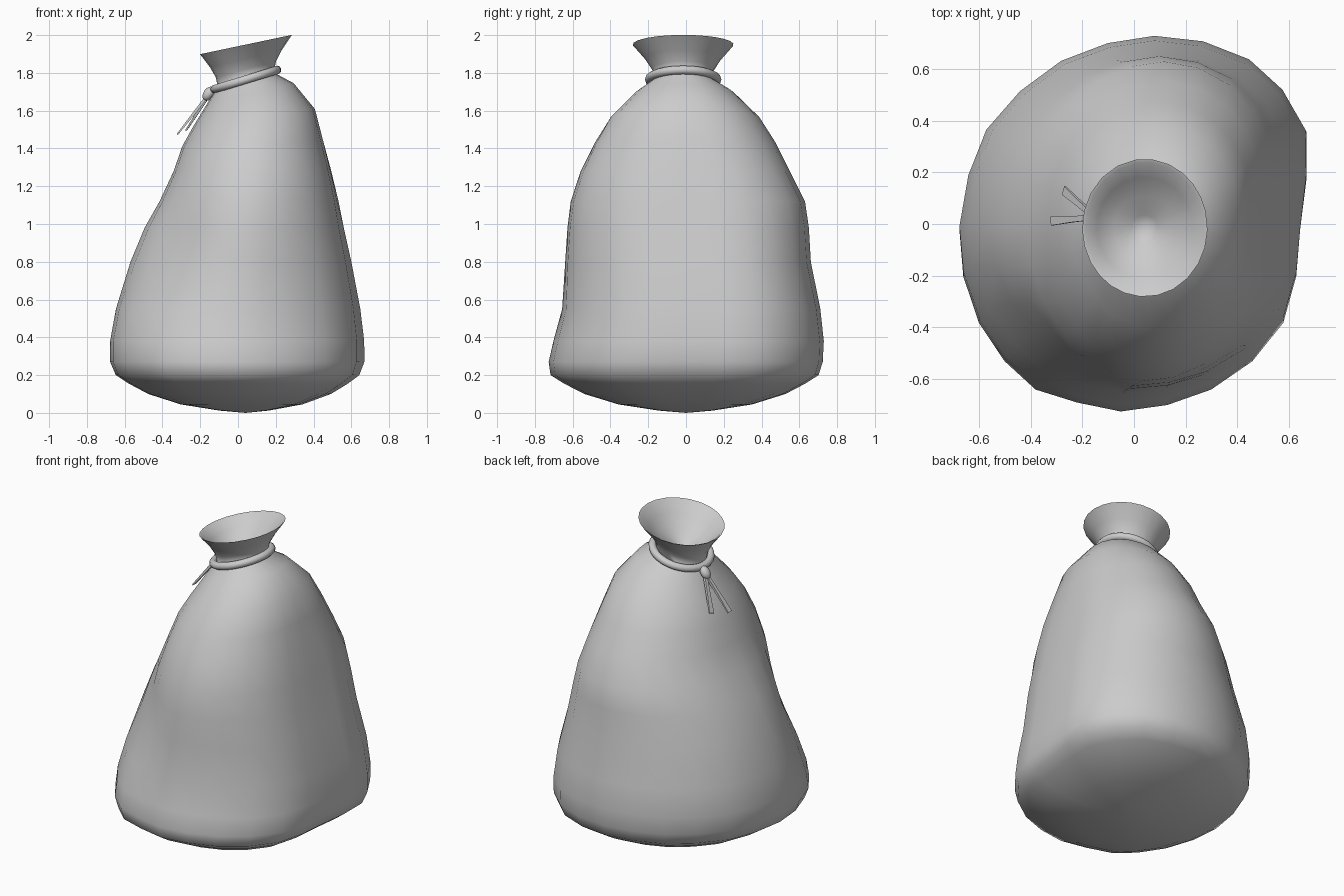
import bpy, bmesh, math
from mathutils import Vector, Matrix

if "Cube" in bpy.data.objects:
    bpy.data.objects.remove(bpy.data.objects["Cube"])

# Footprint of the sack seen from above (24 sides, one side flattened)
OUTLINE = [(.08, .73), (.27, .71), (.45, .64), (.58, .52), (.67, .36), (.67, .18),
           (.645, -.02), (.63, -.2), (.58, -.38), (.46, -.53), (.30, -.64), (.13, -.70),
           (-.05, -.725), (-.22, -.69), (-.38, -.64), (-.5, -.53), (-.6, -.38), (-.66, -.2),
           (-.675, -.02), (-.64, .18), (-.57, .36), (-.44, .51), (-.28, .63), (-.1, .70)]
N = len(OUTLINE)

# Body rings: z, x min, x max, y min, y max, tilt, roundness
BODY = [(.20, -.645, .645, -.72, .70, 0, 0), (.27, -.675, .672, -.73, .722, 0, 0),
        (.38, -.675, .672, -.705, .728, 0, .05), (.55, -.645, .652, -.66, .71, 0, .1),
        (.80, -.57, .605, -.65, .66, 0, .15), (.98, -.495, .565, -.637, .65, 0, .2),
        (1.12, -.415, .538, -.615, .63, 0, .3), (1.28, -.34, .50, -.56, .55, 0, .4),
        (1.43, -.295, .455, -.485, .475, .05, .6), (1.56, -.24, .41, -.405, .39, .15, .8),
        (1.69, -.165, .295, -.27, .255, .24, 1), (1.74, -.13, .21, -.195, .17, .30, 1)]

# Neck, flared mouth and inner funnel: z, radius, tilt
MOUTH = [(1.775, .150, .30), (1.82, .16, .27), (1.875, .19, .24), (1.95, .243, .21),
         (1.945, .232, .21), (1.89, .185, .22), (1.83, .12, .25), (1.79, .05, .2)]


def obj_from_bm(bm, name, angle=60):
    bmesh.ops.recalc_face_normals(bm, faces=bm.faces)
    me = bpy.data.meshes.new(name)
    bm.to_mesh(me)
    bm.free()
    ob = bpy.data.objects.new(name, me)
    bpy.context.collection.objects.link(ob)
    bpy.ops.object.select_all(action='DESELECT')
    bpy.context.view_layer.objects.active = ob
    ob.select_set(True)
    bpy.ops.object.shade_smooth_by_angle(angle=math.radians(angle))
    return ob


def ring(z, x0, x1, y0, y1, tilt, roundness):
    cx, cy, hx, hy = (x0 + x1) / 2, (y0 + y1) / 2, (x1 - x0) / 2, (y1 - y0) / 2
    pts = []
    for px, py in OUTLINE:
        u, v = px / .673, py / .728
        a = math.atan2(v, u)
        u += (math.cos(a) - u) * roundness
        v += (math.sin(a) - v) * roundness
        # sagging dent on the front left
        da = (math.degrees(a) + 132) / 25
        k = 1 - .13 * math.exp(-da * da - ((z - .87) / .24) ** 2)
        x, y = cx + u * hx * k, cy + v * hy * k
        pts.append(Vector((x, y, z + tilt * (x - cx))))
    return pts


# Sack
rings = [ring(*b) for b in BODY]
base = rings[0]
for s, z in ((.9, .155), (.75, .10), (.5, .045), (.2, .012)):      # rounded underside
    rings.insert(0, [Vector((p.x * s + .04 * (1 - s), p.y * s, z)) for p in base])
for z, r, t in MOUTH:
    sy = 1 + .1 * max(0, (z - 1.77) / .18)
    rings.append(ring(z, .042 - r, .042 + r, -.015 - r * sy, -.015 + r * sy, t, 1))
bm = bmesh.new()
loops = [[bm.verts.new(p) for p in r] for r in rings]
for a, b in zip(loops, loops[1:]):
    for i in range(N):
        j = (i + 1) % N
        bm.faces.new((a[i], a[j], b[j], b[i]))
for loop, tip in ((loops[0], (.04, 0, 0)), (loops[-1], (.042, -.015, 1.75))):
    c = bm.verts.new(tip)
    for i in range(N):
        bm.faces.new((loop[i], loop[(i + 1) % N], c))
obj_from_bm(bm, "sack")

# Cord tied round the neck
bpy.ops.mesh.primitive_torus_add(major_radius=.172, minor_radius=.023, major_segments=32,
                                 minor_segments=10, location=(.042, -.015, 1.765),
                                 rotation=(0, -math.radians(17), 0))
cord = bpy.context.object
cord.name = "neck_cord"
cord.scale.y = 1.04
bpy.ops.object.shade_smooth()

# Knot
bm = bmesh.new()
bmesh.ops.create_uvsphere(bm, u_segments=12, v_segments=8, radius=1,
                          matrix=Matrix.Translation((-.155, .025, 1.69))
                          @ Matrix.Rotation(math.radians(35), 4, 'Y')
                          @ Matrix.Diagonal((.028, .032, .042, 1)))
obj_from_bm(bm, "knot")


# Flat loose cord ends, widening to the tip
def cord_end(name, start, end):
    start, end = Vector(start), Vector(end)
    d = (end - start).normalized()
    side = d.cross(Vector((-.75, 0, .6))).normalized()
    nrm = side.cross(d)
    bm = bmesh.new()
    sec = []
    for p, w, h in ((start, .010, .008), (start.lerp(end, .5), .012, .007), (end, .018, .004)):
        sec.append([bm.verts.new(p + side * w * a + nrm * h * b)
                    for a, b in ((-1, -1), (1, -1), (1, 1), (-1, 1))])
    for a, b in zip(sec, sec[1:]):
        for i in range(4):
            bm.faces.new((a[i], a[(i + 1) % 4], b[(i + 1) % 4], b[i]))
    bm.faces.new(sec[0])
    bm.faces.new(sec[-1])
    obj_from_bm(bm, name, 30)


cord_end("cord_end_front", (-.16, .025, 1.68), (-.32, .012, 1.475))
cord_end("cord_end_back", (-.155, .03, 1.68), (-.272, .13, 1.50))
